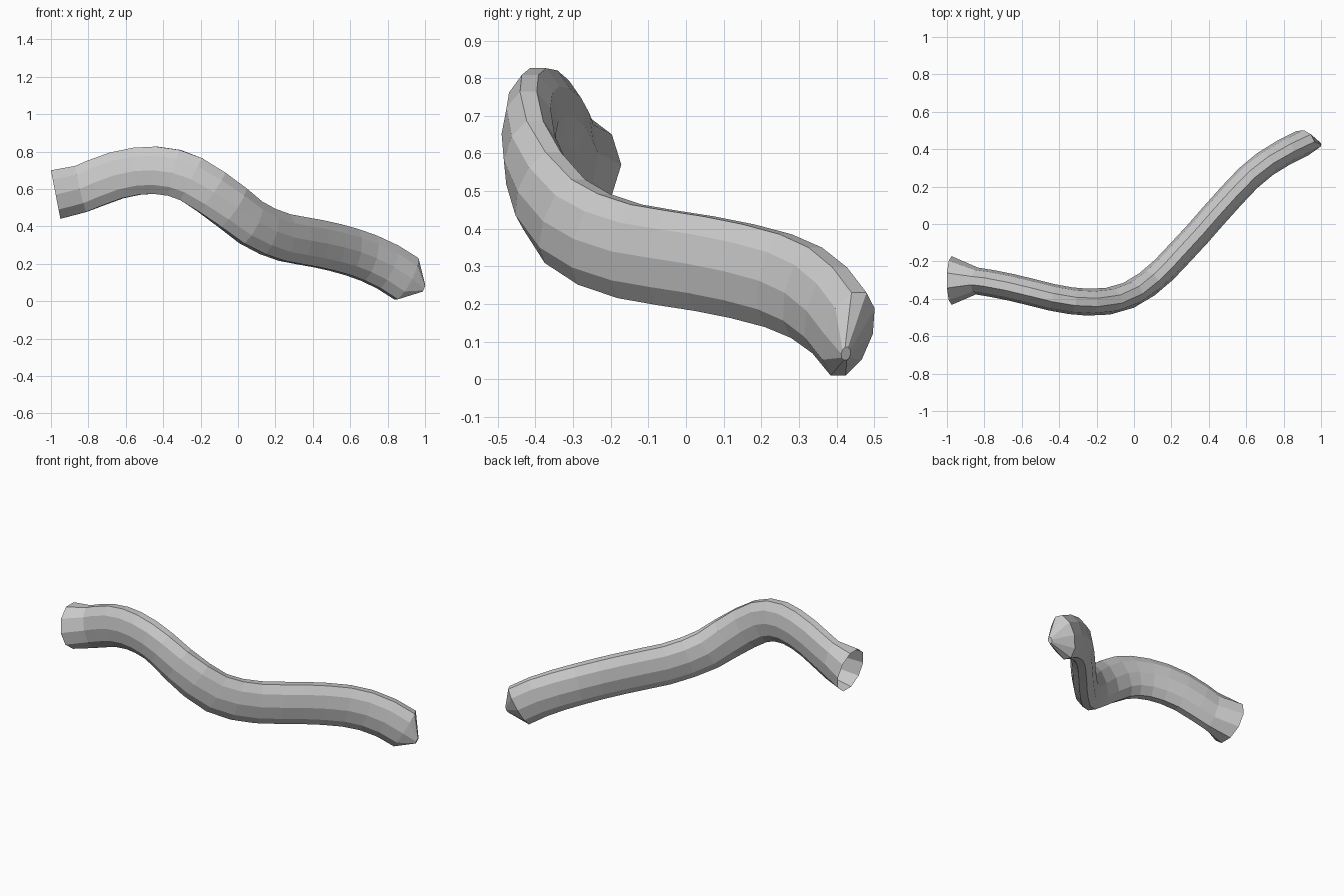
import bpy, bmesh, math
from mathutils import Vector

if "Cube" in bpy.data.objects:
    bpy.data.objects.remove(bpy.data.objects["Cube"])

SIDES = 10
UP = Vector((0, 0, 1))

# Centre line of the bent pipe, from the flare neck to the shoulder of the tip
path = [Vector(p) for p in (
    (-0.84, -0.305, 0.60), (-0.76, -0.318, 0.632), (-0.65, -0.34, 0.672),
    (-0.54, -0.367, 0.695), (-0.44, -0.392, 0.70), (-0.34, -0.41, 0.686),
    (-0.25, -0.418, 0.652), (-0.14, -0.413, 0.582), (-0.03, -0.382, 0.50),
    (0.07, -0.322, 0.42), (0.16, -0.245, 0.372), (0.25, -0.15, 0.34),
    (0.34, -0.053, 0.323), (0.43, 0.05, 0.307), (0.52, 0.15, 0.287),
    (0.61, 0.245, 0.262), (0.70, 0.32, 0.23), (0.80, 0.382, 0.183),
    (0.90, 0.432, 0.12))]


def ring(bm, centre, tangent, half_width, half_height):
    """Oval ring with a flat top, square to the tangent."""
    t = tangent.normalized()
    side = UP.cross(t).normalized()
    up = t.cross(side)
    verts = []
    for i in range(SIDES):
        a = 2 * math.pi * (i + 0.5) / SIDES
        verts.append(bm.verts.new(centre + side * half_width * math.sin(a)
                                  + up * half_height * math.cos(a)))
    return verts


bm = bmesh.new()

# Round open flare
rings = [ring(bm, Vector((-0.975, -0.302, 0.57)), Vector((0.98, 0, 0.19)), 0.13, 0.139)]

# Oval body
for i, p in enumerate(path):
    tangent = path[min(i + 1, len(path) - 1)] - path[max(i - 1, 0)]
    if i == 0:
        tangent = Vector((0.97, -0.08, 0.23))
    rings.append(ring(bm, p, tangent, 0.072, 0.133))

# Blunt pointed tip
rings.append(ring(bm, Vector((0.993, 0.425, 0.068)), Vector((0.88, 0.2, -0.4)), 0.013, 0.02))

for a, b in zip(rings, rings[1:]):
    for i in range(SIDES):
        j = (i + 1) % SIDES
        bm.faces.new((a[i], a[j], b[j], b[i]))
bm.faces.new(rings[-1])
bmesh.ops.recalc_face_normals(bm, faces=bm.faces[:])

mesh = bpy.data.meshes.new("bent_pipe")
bm.to_mesh(mesh)
bm.free()
bpy.context.collection.objects.link(bpy.data.objects.new("bent_pipe", mesh))
